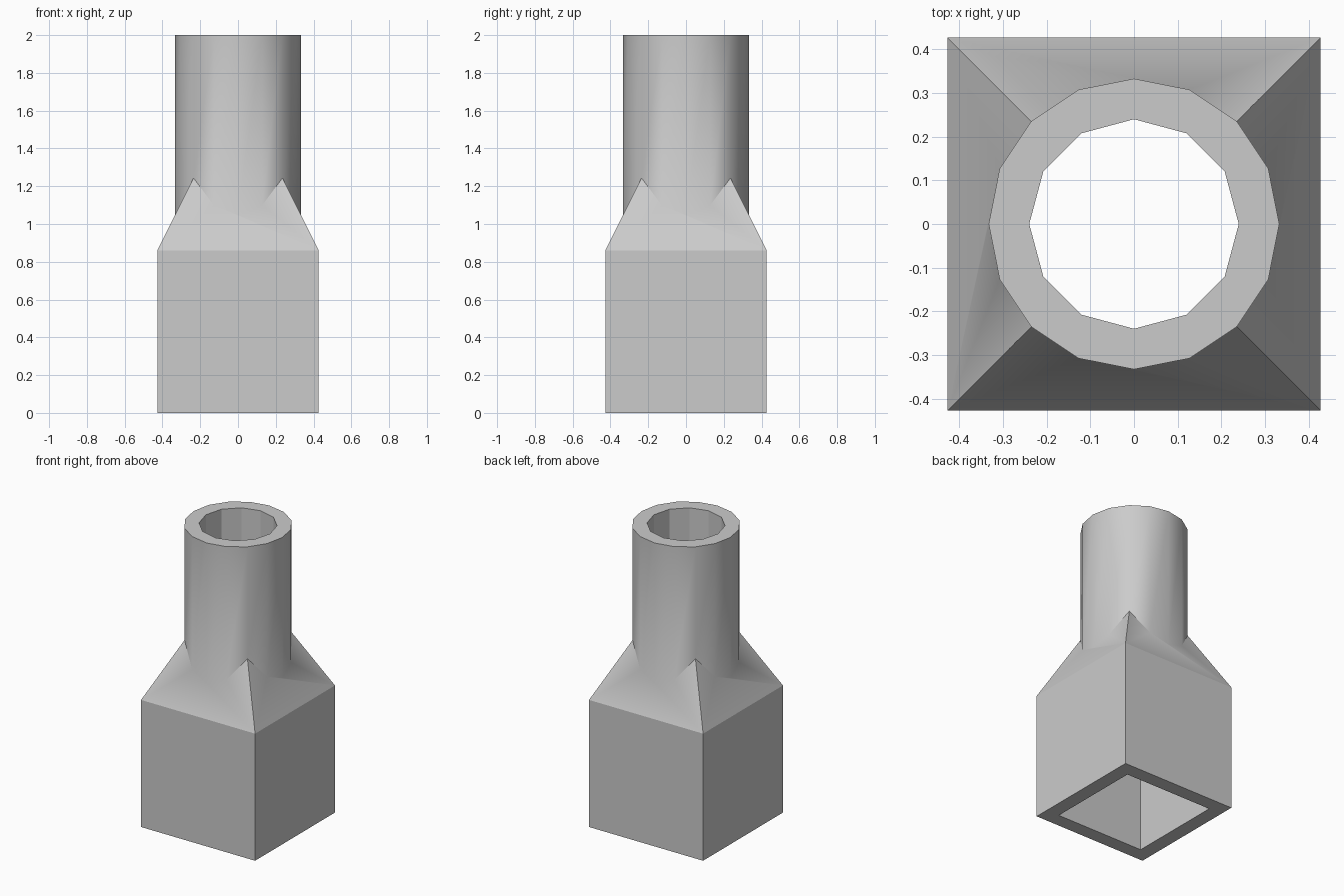
import bpy, bmesh
from math import cos, sin, radians, tau

if "Cube" in bpy.data.objects:
    bpy.data.objects.remove(bpy.data.objects["Cube"], do_unlink=True)

SHOULDER, HEIGHT, SLOPE = 0.86, 2.0, 2.0

grey = bpy.data.materials.new("light_grey")
grey.use_nodes = True
colour = (0.6, 0.6, 0.6, 1)
grey.diffuse_color = colour
grey.node_tree.nodes["Principled BSDF"].inputs["Base Color"].default_value = colour

bm = bmesh.new()


def shell(half, ring):
    """Square duct, sloped shoulder and round pipe; returns the end loops."""
    corners = [(half, half), (-half, half), (-half, -half), (half, -half)]
    bottom = [bm.verts.new((x, y, 0)) for x, y in corners]
    shoulder = [bm.verts.new((x, y, SHOULDER)) for x, y in corners]
    # The pipe meets the four sloped planes along this loop
    joint = [bm.verts.new((x, y, SHOULDER + SLOPE * (half - max(abs(x), abs(y)))))
             for x, y in ring]
    rim = [bm.verts.new((x, y, HEIGHT)) for x, y in ring]
    n = len(ring)
    for i in range(4):
        j = (i + 1) % 4
        bm.faces.new((bottom[i], bottom[j], shoulder[j], shoulder[i]))
        arc = [joint[(2 + 4 * i + k) % n] for k in range(5)]
        bm.faces.new([shoulder[i], shoulder[j]] + arc[::-1])
    for i in range(n):
        j = (i + 1) % n
        bm.faces.new((joint[i], joint[j], rim[j], rim[i]))
    return bottom, rim


def bridge(a, b):
    for i in range(len(a)):
        j = (i + 1) % len(a)
        bm.faces.new((a[i], a[j], b[j], b[i]))


# Outer pipe has sixteen sides
outer = [(0.333 * cos(i * tau / 16), 0.333 * sin(i * tau / 16)) for i in range(16)]

# Bore has twelve sides, with extra points where the shoulder creases meet it
inner = []
for quarter in range(4):
    for deg in (0, 30, 45, 60):
        r = 0.24 * (cos(radians(15)) if deg == 45 else 1)
        a = radians(90 * quarter + deg)
        inner.append((r * cos(a), r * sin(a)))

out_bottom, out_rim = shell(0.427, outer)
in_bottom, in_rim = shell(0.33, inner)
bridge(out_bottom, in_bottom)
bridge(out_rim, in_rim)
bmesh.ops.recalc_face_normals(bm, faces=bm.faces[:])

# Smooth shading with crisp corners and a crisp shoulder line
for f in bm.faces:
    f.smooth = True
for e in bm.edges:
    level = all(abs(v.co.z - SHOULDER) < 0.001 for v in e.verts)
    e.smooth = not level and e.calc_face_angle(0) < radians(29)

mesh = bpy.data.meshes.new("square_to_round_adapter")
bm.to_mesh(mesh)
bm.free()
mesh.materials.append(grey)
adapter = bpy.data.objects.new("square_to_round_adapter", mesh)
bpy.context.collection.objects.link(adapter)
